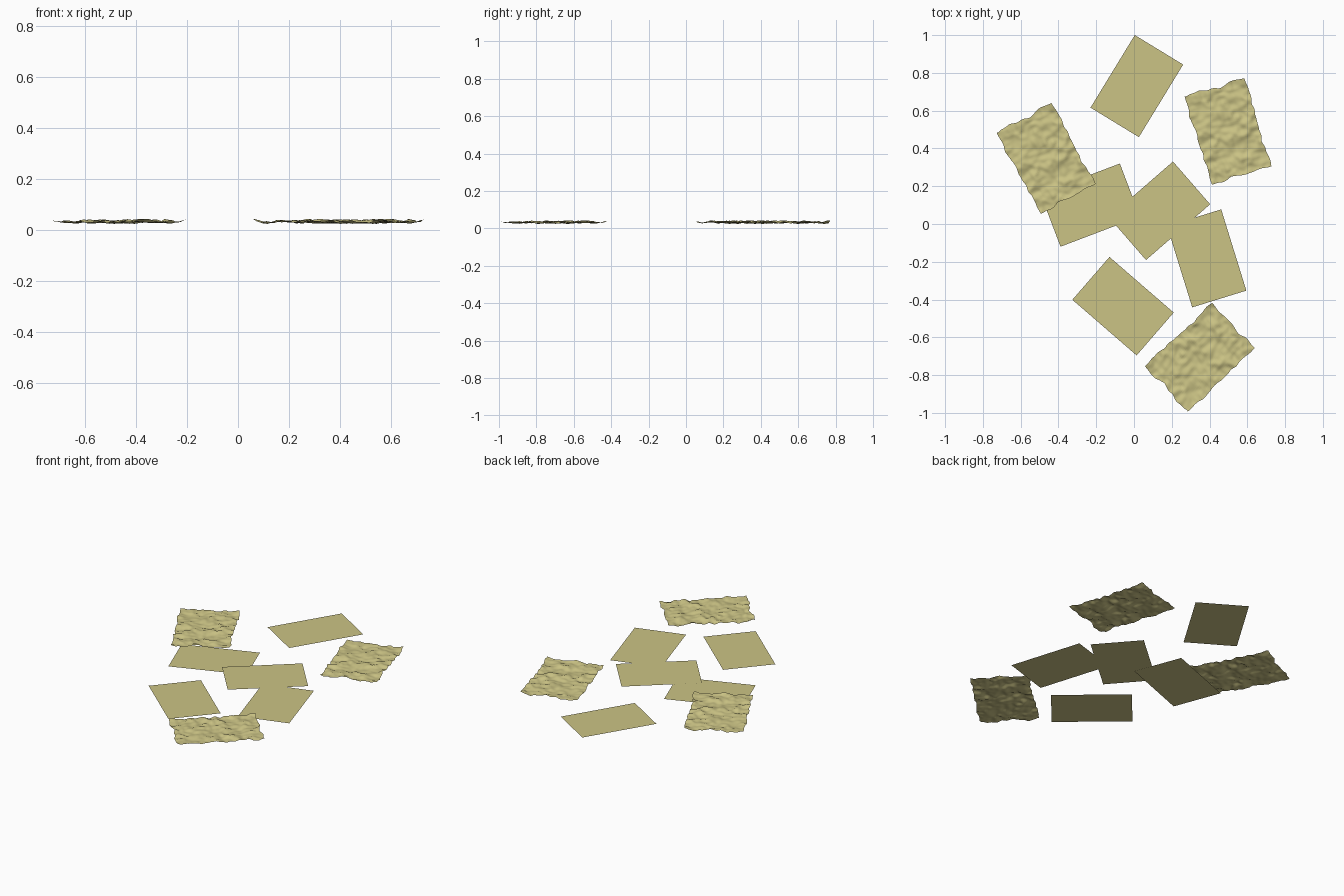
import bpy
import bmesh
from math import radians
from mathutils import Matrix, Vector, noise

cube = bpy.data.objects.get("Cube")
if cube:
    bpy.data.objects.remove(cube, do_unlink=True)

# Aged paper colour
paper = bpy.data.materials.new("aged_paper")
paper.use_nodes = True
colour = (0.60, 0.55, 0.235, 1)
paper.diffuse_color = colour
paper.node_tree.nodes["Principled BSDF"].inputs["Base Color"].default_value = colour


def sheet_mesh(name, length, width, cols, rows, shape=None):
    """Subdivided sheet lying flat, long side along x, optionally reshaped."""
    bm = bmesh.new()
    bmesh.ops.create_grid(bm, x_segments=cols, y_segments=rows, size=0.5,
                          matrix=Matrix.Diagonal((length, width, 1, 1)))
    if shape:
        for v in bm.verts:
            shape(v, length, width)
    for f in bm.faces:
        f.smooth = shape is not None
    mesh = bpy.data.meshes.new(name)
    bm.to_mesh(mesh)
    bm.free()
    mesh.materials.append(paper)
    return mesh


def crumple(v, length, width):
    """Wavy wrinkles in height, ragged outline, corners kept in place."""
    p = v.co.copy()
    u, w = abs(p.x) / length * 2, abs(p.y) / width * 2
    # Broad buckles and finer wrinkles
    z = 0.012 * noise.noise(p * 14) + 0.008 * noise.noise(p * 34 + Vector((5, 2, 1)))
    z = max(-0.011, min(0.015, z))
    # Ragged edges fade out toward the middle and the corners
    side_x = u ** 4 * (1 - w ** 6)
    side_y = w ** 4 * (1 - u ** 6)
    shift = noise.noise_vector(p * 22 + Vector((3, 7, 4)))
    v.co.x += 0.018 * shift.x * side_x
    v.co.y += 0.018 * shift.y * side_y
    v.co.z = z


def place(name, mesh, x, y, z, angle):
    ob = bpy.data.objects.new(name, mesh)
    ob.location = (x, y, z)
    ob.rotation_euler.z = radians(angle)
    bpy.context.collection.objects.link(ob)


# Flat sheets scattered on the ground
flat = sheet_mesh("flat_sheet", 0.45, 0.30, 1, 1)
for name, x, y, z, angle in (
        ("flat_sheet_back", 0.015, 0.73, 0.002, 58.6),
        ("flat_sheet_left", -0.232, 0.10, 0.0, 20.8),
        ("flat_sheet_middle", 0.135, 0.07, 0.005, 41),
        ("flat_sheet_right", 0.385, -0.182, 0.002, -72.8),
        ("flat_sheet_front", -0.058, -0.435, 0.005, -40.9)):
    place(name, flat, x, y, z, angle)

# Crumpled sheets lying above them
crumpled = sheet_mesh("crumpled_sheet", 0.488, 0.33, 54, 36, crumple)
for name, x, y, angle in (
        ("crumpled_sheet_left", -0.465, 0.347, -61.3),
        ("crumpled_sheet_back", 0.498, 0.49, -72.8),
        ("crumpled_sheet_front", 0.349, -0.705, 43.5)):
    place(name, crumpled, x, y, 0.033, angle)
